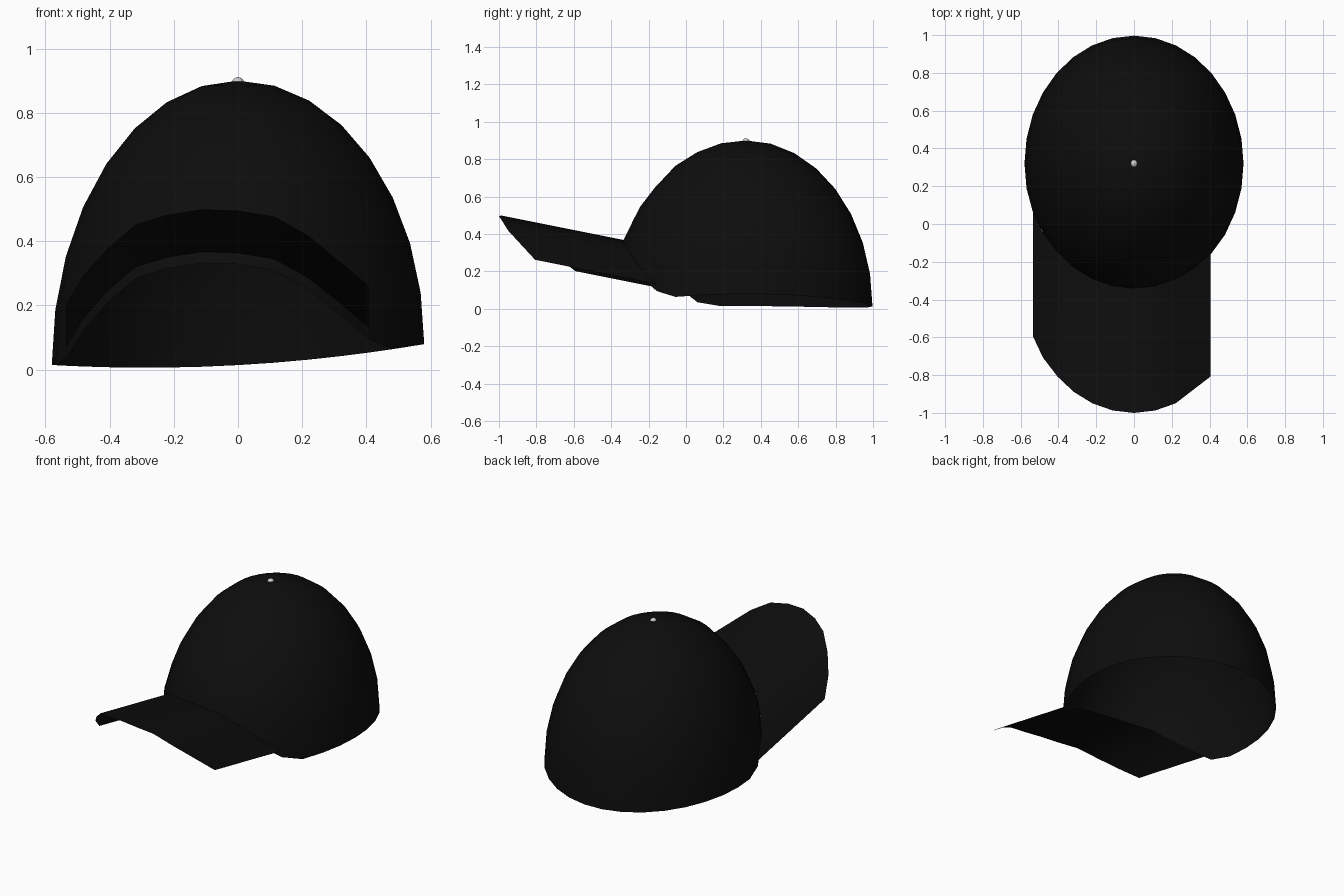
import bpy, bmesh
from math import sin, cos, pi, radians

if "Cube" in bpy.data.objects:
    bpy.data.objects.remove(bpy.data.objects["Cube"])

SEG, RINGS = 32, 8
CY, RX, RY, TOP = 0.32, 0.58, 0.677, 0.90

black = bpy.data.materials.new("black_cloth")
black.diffuse_color = (0.004, 0.004, 0.004, 1)
black.use_nodes = True
black.node_tree.nodes["Principled BSDF"].inputs["Base Color"].default_value = black.diffuse_color

# Brim seam height by segment number, counted from the front centre (+ is right)
seam = {-6: 0.07, -5: 0.16, -4: 0.245, -3: 0.32, -2: 0.35, -1: 0.367,
        0: 0.363, 1: 0.345, 2: 0.285, 3: 0.207, 4: 0.13}
# Front profile of the crown: (radius factor, height)
front = [(0, 0.9), (0.195, 0.885), (0.383, 0.838), (0.556, 0.765), (0.72, 0.647),
         (0.836, 0.545), (0.885, 0.48), (0.97, 0.364), (0.978, 0.33)]


def base_z(s):
    return 0.014 + 0.0325 * s + 0.033 * s * s


def crown_point(i, k):
    """Blend the plain half-ellipsoid into the raised front profile."""
    a = 2 * pi * i / SEG
    low = base_z(sin(a))
    w = 0.0
    if i in seam:
        w = max(0, (seam[i] - 0.035 - low) / (0.33 - low))
    t = pi / 2 * k / RINGS
    r = sin(t) * (1 - w) + front[k][0] * w
    z = (low + (TOP - low) * cos(t)) * (1 - w) + front[k][1] * w
    return (RX * r * sin(a), CY - RY * r * cos(a), z)


def finish(name, bm, mat, angle=40):
    me = bpy.data.meshes.new(name)
    bm.to_mesh(me)
    bm.free()
    ob = bpy.data.objects.new(name, me)
    bpy.context.collection.objects.link(ob)
    if mat:
        me.materials.append(mat)
    bpy.ops.object.select_all(action='DESELECT')
    ob.select_set(True)
    bpy.context.view_layer.objects.active = ob
    bpy.ops.object.shade_smooth_by_angle(angle=radians(angle))
    return ob


# Crown: open dome with a rim that rises at the front
bm = bmesh.new()
apex = bm.verts.new((0, CY, TOP))
cols = [[bm.verts.new(crown_point(i, k)) for k in range(1, RINGS + 1)]
        for i in range(-SEG // 2, SEG // 2)]
for n in range(SEG):
    a, b = cols[n], cols[(n + 1) % SEG]
    bm.faces.new((apex, a[0], b[0]))
    for k in range(RINGS - 1):
        bm.faces.new((a[k], a[k + 1], b[k + 1], b[k]))
bmesh.ops.recalc_face_normals(bm, faces=bm.faces)
finish("crown", bm, black)

# Brim: the seam line swept forward and slightly up
bm = bmesh.new()
rows = []
for i, z in seam.items():
    if i == 3:
        continue
    a = 2 * pi * i / SEG
    r = 0.975
    x, y = RX * sin(a) * (1 if abs(i) > 4 else 0.99), CY - RY * r * cos(a)
    rows.append((bm.verts.new((x, y, z)), bm.verts.new((x, y - 0.66, z + 0.132))))
for (a, b), (c, d) in zip(rows, rows[1:]):
    bm.faces.new((a, b, d, c))
finish("brim", bm, black)

# Top button
bm = bmesh.new()
bmesh.ops.create_uvsphere(bm, u_segments=16, v_segments=8, radius=1)
bmesh.ops.scale(bm, vec=(0.018, 0.02, 0.016), verts=bm.verts)
bmesh.ops.translate(bm, vec=(0, CY, 0.895), verts=bm.verts)
finish("top_button", bm, None)
